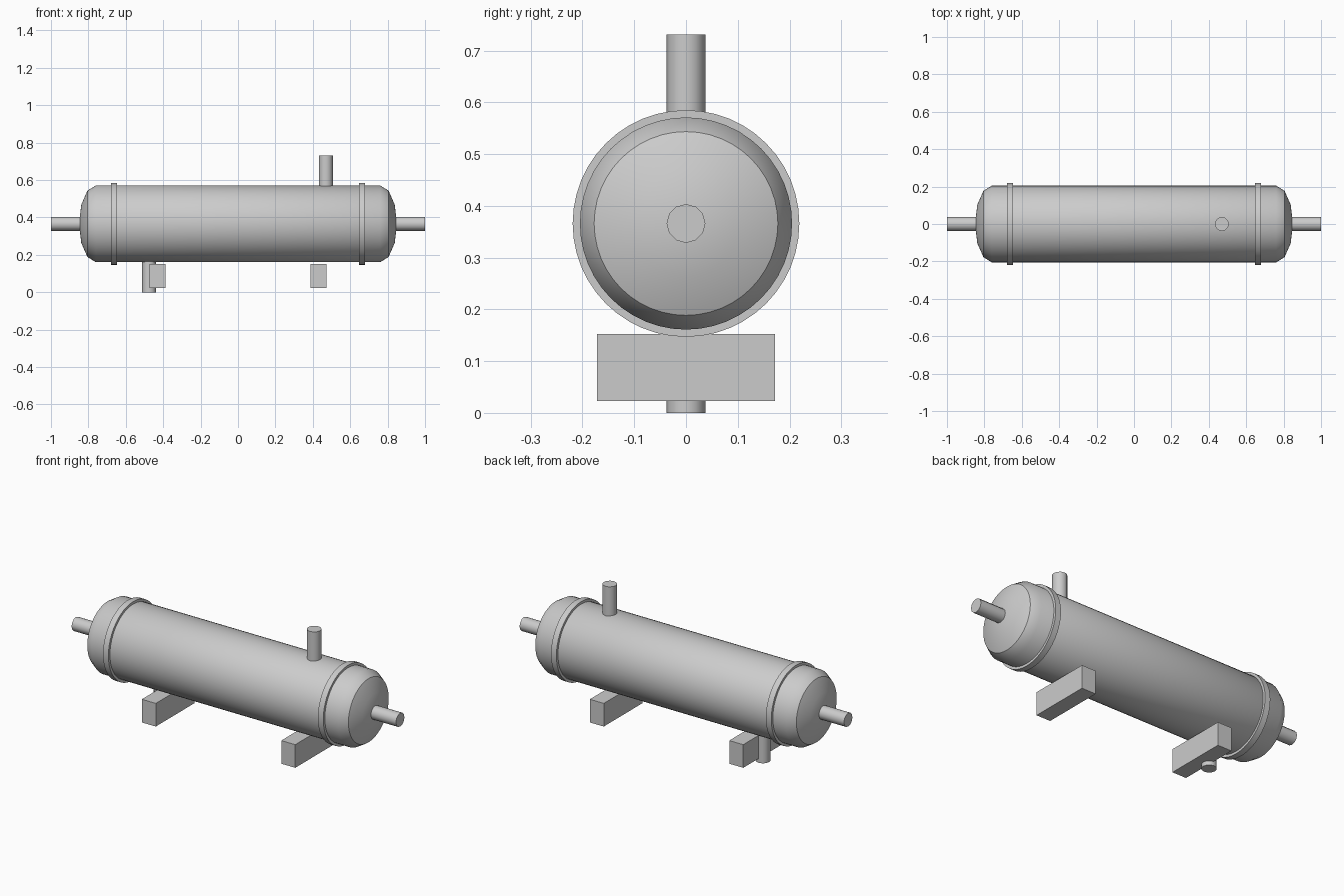
import bpy, math
from mathutils import Vector

if "Cube" in bpy.data.objects:
    bpy.data.objects.remove(bpy.data.objects["Cube"])

AXIS_Z = 0.366   # height of the vessel axis
R = 0.205        # shell radius


def smooth(ob, angle=32):
    bpy.ops.object.select_all(action='DESELECT')
    ob.select_set(True)
    bpy.context.view_layer.objects.active = ob
    bpy.ops.object.shade_smooth_by_angle(angle=math.radians(angle))


def tube(name, start, end, radius, sides):
    a, b = Vector(start), Vector(end)
    d = b - a
    bpy.ops.mesh.primitive_cylinder_add(
        vertices=sides, radius=radius, depth=d.length, location=(a + b) / 2,
        rotation=d.to_track_quat('Z', 'Y').to_euler())
    ob = bpy.context.object
    ob.name = name
    smooth(ob)
    return ob


def lathe_x(name, profile, sides):
    # revolve (x, radius) points around the vessel axis; radius 0 closes with a pole
    verts, faces, rings = [], [], []
    for x, r in profile:
        n = 1 if r == 0 else sides
        rings.append([len(verts) + i for i in range(n)])
        for i in range(n):
            t = 2 * math.pi * i / sides
            verts.append((x, r * math.cos(t), AXIS_Z + r * math.sin(t)))
    for p, q in zip(rings, rings[1:]):
        for i in range(sides):
            j = (i + 1) % sides
            quad = [p[i % len(p)], q[i % len(q)], q[j % len(q)], p[j % len(p)]]
            faces.append(list(dict.fromkeys(quad)))
    me = bpy.data.meshes.new(name)
    me.from_pydata(verts, [], faces)
    ob = bpy.data.objects.new(name, me)
    bpy.context.collection.objects.link(ob)
    bpy.context.view_layer.objects.active = ob
    ob.select_set(True)
    bpy.ops.object.mode_set(mode='EDIT')
    bpy.ops.mesh.select_all(action='SELECT')
    bpy.ops.mesh.normals_make_consistent(inside=False)
    bpy.ops.object.mode_set(mode='OBJECT')
    smooth(ob)
    return ob


# Shell with squashed domed heads: half profile mirrored end to end
head = [(0.76 + 0.09 * math.sin(math.radians(a)), R * math.cos(math.radians(a)))
        for a in (0, 30, 60)] + [(0.85, 0)]
lathe_x("vessel_shell", [(-x, r) for x, r in reversed(head)] + head, 48)

for s, side in ((-1, "left"), (1, "right")):
    # Girth flange, end nozzle and support saddle on each side
    tube(side + "_flange", (s * 0.646, 0, AXIS_Z), (s * 0.679, 0, AXIS_Z), 0.219, 48)
    tube(side + "_end_nozzle", (s * 0.84, 0, AXIS_Z), (s, 0, AXIS_Z), 0.0375, 12)
    bpy.ops.mesh.primitive_cube_add(size=1, location=(s * 0.43, 0, 0.0875))
    saddle = bpy.context.object
    saddle.name = side + "_saddle"
    saddle.scale = (0.086, 0.343, 0.129)

# Top inlet and bottom outlet nozzles
tube("top_nozzle", (0.47, 0, AXIS_Z + 0.195), (0.47, 0, 0.731), 0.0375, 12)
tube("bottom_nozzle", (-0.475, 0, 0), (-0.475, 0, AXIS_Z - 0.195), 0.0375, 12)
